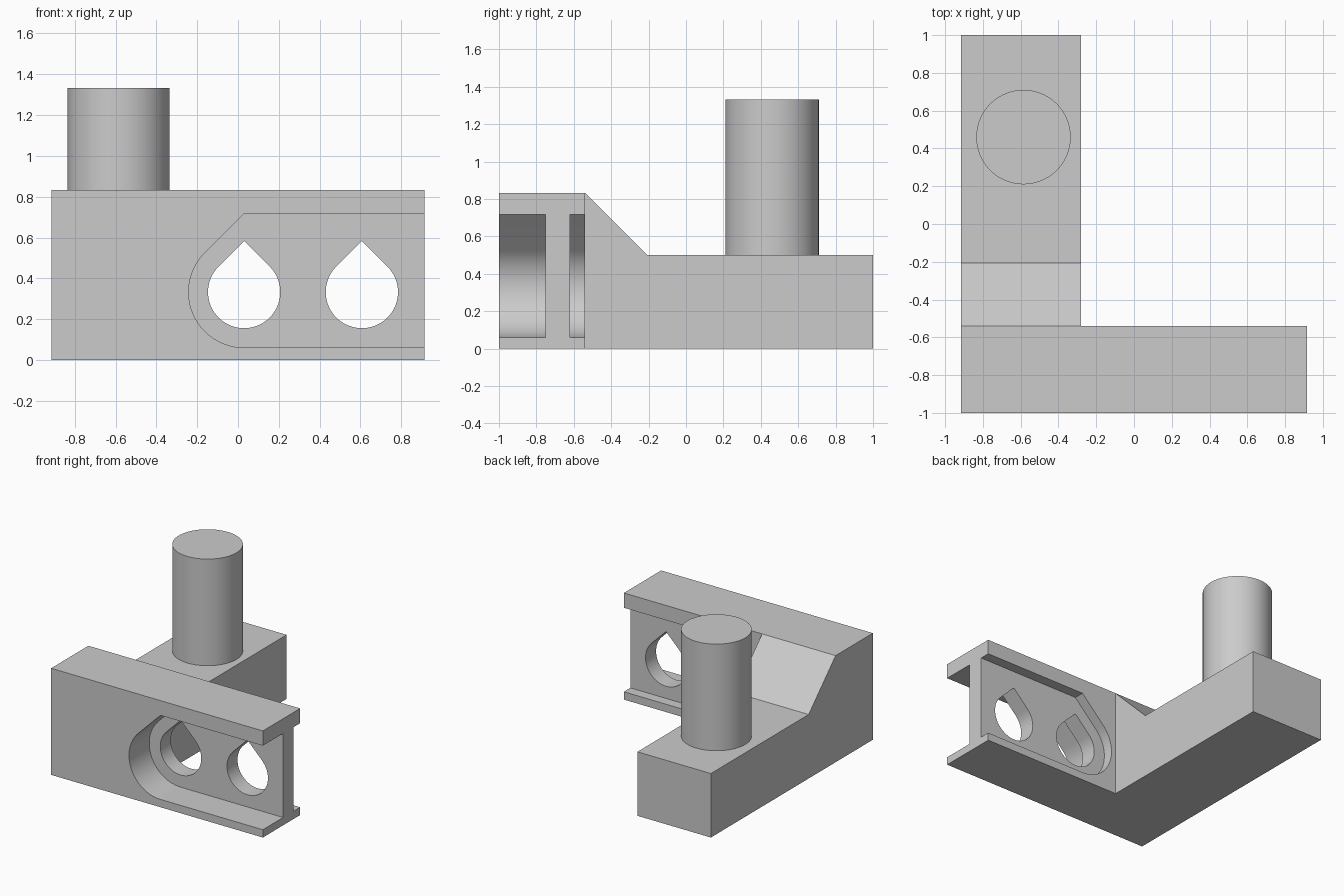
import bpy, bmesh
from math import cos, sin, radians, sqrt
from mathutils import Vector

cube = bpy.data.objects.get("Cube")
if cube:
    bpy.data.objects.remove(cube, do_unlink=True)

grey = bpy.data.materials.new("light grey")
grey.use_nodes = True
grey.diffuse_color = (0.6, 0.6, 0.6, 1)
grey.node_tree.nodes["Principled BSDF"].inputs["Base Color"].default_value = (0.6, 0.6, 0.6, 1)


def prism(name, points, direction):
    """Extrude a flat outline along a direction into a closed solid."""
    bm = bmesh.new()
    face = bm.faces.new([bm.verts.new(p) for p in points])
    new = bmesh.ops.extrude_face_region(bm, geom=[face])["geom"]
    verts = [v for v in new if isinstance(v, bmesh.types.BMVert)]
    bmesh.ops.translate(bm, verts=verts, vec=Vector(direction))
    bmesh.ops.recalc_face_normals(bm, faces=bm.faces)
    mesh = bpy.data.meshes.new(name)
    bm.to_mesh(mesh)
    bm.free()
    mesh.materials.append(grey)
    obj = bpy.data.objects.new(name, mesh)
    bpy.context.collection.objects.link(obj)
    return obj


def combine(target, tool, operation):
    """Apply a boolean and remove the tool."""
    mod = target.modifiers.new("boolean", 'BOOLEAN')
    mod.operation, mod.solver, mod.object = operation, 'EXACT', tool
    bpy.ops.object.select_all(action='DESELECT')
    bpy.context.view_layer.objects.active = target
    target.select_set(True)
    bpy.ops.object.modifier_apply(modifier=mod.name)
    bpy.data.objects.remove(tool, do_unlink=True)


def smooth(obj):
    bpy.ops.object.select_all(action='DESELECT')
    bpy.context.view_layer.objects.active = obj
    obj.select_set(True)
    bpy.ops.object.shade_smooth_by_angle(angle=radians(30))


HALF = 0.915
AXIS_Z = 0.333
HOLE_X = (0.03, 0.607)


def arc(x, r, start, end, y, step=5):
    return [(x + r * cos(radians(a)), y, AXIS_Z + r * sin(radians(a)))
            for a in range(start, end + 1, step)]


def teardrop(x, r, y):
    return arc(x, r, 135, 405, y) + [(x, y, AXIS_Z + r * sqrt(2))]


def pocket(x, r, y):
    top = AXIS_Z + r * sqrt(2)
    return arc(x, r, 135, 270, y) + [(1, y, AXIS_Z - r), (1, y, top), (x, y, top)]


# Front plate
body = prism("bracket_body",
             [(-HALF, -1, 0), (HALF, -1, 0), (HALF, -1, 0.833), (-HALF, -1, 0.833)],
             (0, 0.46, 0))

# Rear arm with sloped shoulder
side = [(-0.54, 0), (1, 0), (1, 0.5), (-0.207, 0.5), (-0.54, 0.833)]
arm = prism("rear_arm", [(-HALF, y, z) for y, z in side], (HALF - 0.28, 0, 0))
combine(body, arm, 'UNION')

# Pockets on both faces, open at the left end
for y, depth in ((-1.1, 0.35), (-0.62, 0.12)):
    combine(body, prism("pocket_cutter", pocket(HOLE_X[0], 0.272, y), (0, depth, 0)), 'DIFFERENCE')

# Teardrop holes through the web
for x in HOLE_X:
    combine(body, prism("hole_cutter", teardrop(x, 0.177, -0.85), (0, 0.33, 0)), 'DIFFERENCE')
smooth(body)

# Upright pin on the arm
circle = [(-0.585 + 0.25 * cos(radians(a)), 0.46 + 0.25 * sin(radians(a)), 0.5)
          for a in range(0, 360, 5)]
smooth(prism("upright_pin", circle, (0, 0, 0.833)))
